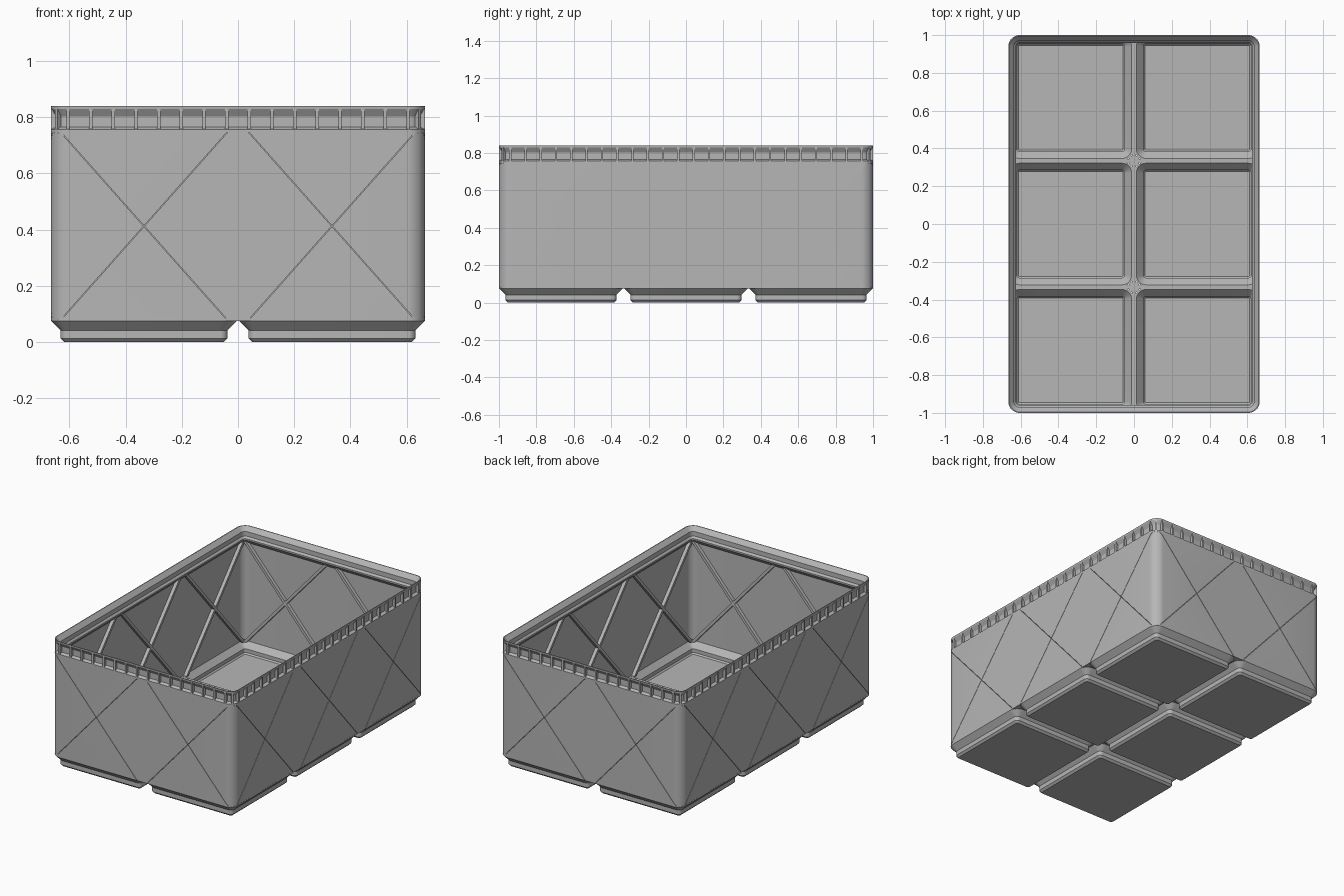
import bpy, bmesh, math

if "Cube" in bpy.data.objects:
    bpy.data.objects.remove(bpy.data.objects["Cube"])

HX, HY, R = 0.665, 1.0, 0.06       # outer half sizes and corner radius
PITCH = 0.669
BASE = 0.0757                      # top of the feet

grey = bpy.data.materials.new("mid grey")
grey.diffuse_color = (0.47, 0.47, 0.47, 1)
grey.use_nodes = True
grey.node_tree.nodes["Principled BSDF"].inputs["Base Color"].default_value = grey.diffuse_color


def make(name, verts, faces, smooth=True):
    bm = bmesh.new()
    vs = [bm.verts.new(v) for v in verts]
    for f in faces:
        bm.faces.new([vs[i] for i in f])
    bmesh.ops.recalc_face_normals(bm, faces=bm.faces[:])
    me = bpy.data.meshes.new(name)
    bm.to_mesh(me)
    bm.free()
    me.materials.append(grey)
    ob = bpy.data.objects.new(name, me)
    bpy.context.collection.objects.link(ob)
    if smooth:
        bpy.ops.object.select_all(action='DESELECT')
        ob.select_set(True)
        bpy.context.view_layer.objects.active = ob
        bpy.ops.object.shade_smooth_by_angle(angle=math.radians(25))
    return ob


def ring(a, b, r, z, cx=0, cy=0, n=8):
    """Rounded rectangle with half sizes a, b."""
    pts = []
    for q, (sx, sy) in enumerate([(1, 1), (-1, 1), (-1, -1), (1, -1)]):
        for i in range(n + 1):
            t = math.pi / 2 * (q + i / n)
            pts.append((cx + sx * (a - r) + r * math.cos(t),
                        cy + sy * (b - r) + r * math.sin(t), z))
    return pts


def loft(name, rings, closed):
    """Skin rings; either loop last to first or cap both ends."""
    n, m = len(rings[0]), len(rings)
    verts = [p for r in rings for p in r]
    faces = []
    for k in range(m if closed else m - 1):
        k2 = (k + 1) % m
        faces += [(k * n + i, k * n + (i + 1) % n, k2 * n + (i + 1) % n, k2 * n + i)
                  for i in range(n)]
    if not closed:
        faces += [tuple(range(n)), tuple(range((m - 1) * n, m * n))]
    return make(name, verts, faces)


def on_side(side, u, d, z):
    """Point on a wall: u along it, d inwards from its outer face."""
    h = HY if side % 2 == 0 else HX
    x, y = u, -h + d
    for _ in range(side):
        x, y = -y, x
    return (x, y, z)


def prism(verts, faces, loop_a, loop_b):
    o, n = len(verts), len(loop_a)
    verts += loop_a + loop_b
    faces += [tuple(range(o, o + n)), tuple(range(o + n, o + 2 * n))]
    faces += [(o + i, o + (i + 1) % n, o + n + (i + 1) % n, o + n + i) for i in range(n)]


# wall with stacking lip, as (inset, height) profile
profile = [(0, BASE), (0, 0.757), (0.018, 0.766), (0.018, 0.803), (0.001, 0.83),
           (0, 0.84), (0.005, 0.84), (0.03, 0.812), (0.03, 0.782), (0.041, 0.77),
           (0.041, 0.76), (0.012, 0.73), (0.012, BASE)]
wall = loft("wall_and_lip",
            [ring(HX - d, HY - d, R - d, z) for d, z in profile], True)

# hollow feet
for ix in (-0.5, 0.5):
    for iy in (-1, 0, 1):
        shape = [(0.284, 0), (0.297, 0.0128), (0.297, 0.0414), (0.331, BASE),
                 (0.331, 0.085), (0.322, 0.085), (0.285, 0.046), (0.285, 0.022),
                 (0.277, 0.013)]
        loft("foot", [ring(h, h, h - 0.271, z, ix * PITCH, iy * PITCH)
                      for h, z in shape], False)


# bridges that join the feet, and plates at their corners
def plate(name, x0, x1, y0, y1, z0=BASE, z1=0.0849):
    x0, x1 = max(x0, -HX + 0.004), min(x1, HX - 0.004)
    y0, y1 = max(y0, -HY + 0.004), min(y1, HY - 0.004)
    v, f = [], []
    c = [(x0, y0), (x1, y0), (x1, y1), (x0, y1)]
    prism(v, f, [(x, y, z0) for x, y in c], [(x, y, z1) for x, y in c])
    make(name, v, f, False)


plate("long_bridge", -0.01, 0.01, -1, 1)
for s in (-1, 1):
    y = s * PITCH / 2
    plate("cross_bridge", -1, 1, y - 0.01, y + 0.01, BASE, 0.0848)
for x in (-1, 0, 1):
    for y in (-1.5, -0.5, 0.5, 1.5):
        if abs(x) == 1 and abs(y) == 1.5:
            continue
        cx, cy = x * PITCH, y * PITCH
        plate("corner_plate", cx - 0.026, cx + 0.026, cy - 0.026, cy + 0.026,
              BASE + 0.0002, 0.0847)


# crossed diagonals, one cross per cell on every wall
def diagonals(name, half_w, d0, d1, smooth=False):
    v, f = [], []
    for side in range(4):
        cells = (-0.5, 0.5) if side % 2 == 0 else (-1, 0, 1)
        for c in cells:
            for s in (-1, 1):
                loops = []
                for d in (d0, d1):
                    lo, hi = c * PITCH - s * 0.295, c * PITCH + s * 0.295
                    loops.append([on_side(side, u, d, z) for u, z in
                                  [(lo - half_w, 0.08), (lo + half_w, 0.08),
                                   (hi + half_w, 0.745), (hi - half_w, 0.745)]])
                prism(v, f, *loops)
    return make(name, v, f, smooth)


diagonals("inner_cross_ribs", 0.012, 0.0095, 0.034)
cutter = diagonals("slit_cutter", 0.0016, -0.01, 0.008)
cutter.hide_render = True

# thin slits in the outer wall
mod = wall.modifiers.new("slits", 'BOOLEAN')
mod.object, mod.operation, mod.solver = cutter, 'DIFFERENCE', 'EXACT'
mod.use_self = True
bpy.context.view_layer.objects.active = wall
bpy.ops.object.modifier_move_to_index(modifier="slits", index=0)
bpy.ops.object.modifier_apply(modifier="slits")
bpy.data.objects.remove(cutter)

# small webs that split the recess under the rim into pockets
web = [(0.0004, 0.755), (0.02, 0.765), (0.02, 0.803), (0.004, 0.832), (0.0004, 0.832)]
verts, faces = [], []
W = 0.006
for side in range(4):
    half, count = (HX - R, 15) if side % 2 == 0 else (HY - R, 23)
    for i in range(count + 1):
        u = -half + 2 * half * i / count
        prism(verts, faces, [on_side(side, u - W, d, z) for d, z in web],
              [on_side(side, u + W, d, z) for d, z in web])
    # web in the middle of the corner
    sx, sy = [(1, 1), (-1, 1), (-1, -1), (1, -1)][side]
    k = math.sqrt(0.5)
    loops = [[(sx * (HX - R + k * (R - d)) + w * k * sx,
               sy * (HY - R + k * (R - d)) - w * k * sy, z) for d, z in web]
             for w in (-W, W)]
    prism(verts, faces, *loops)
make("rim_webs", verts, faces, False)
